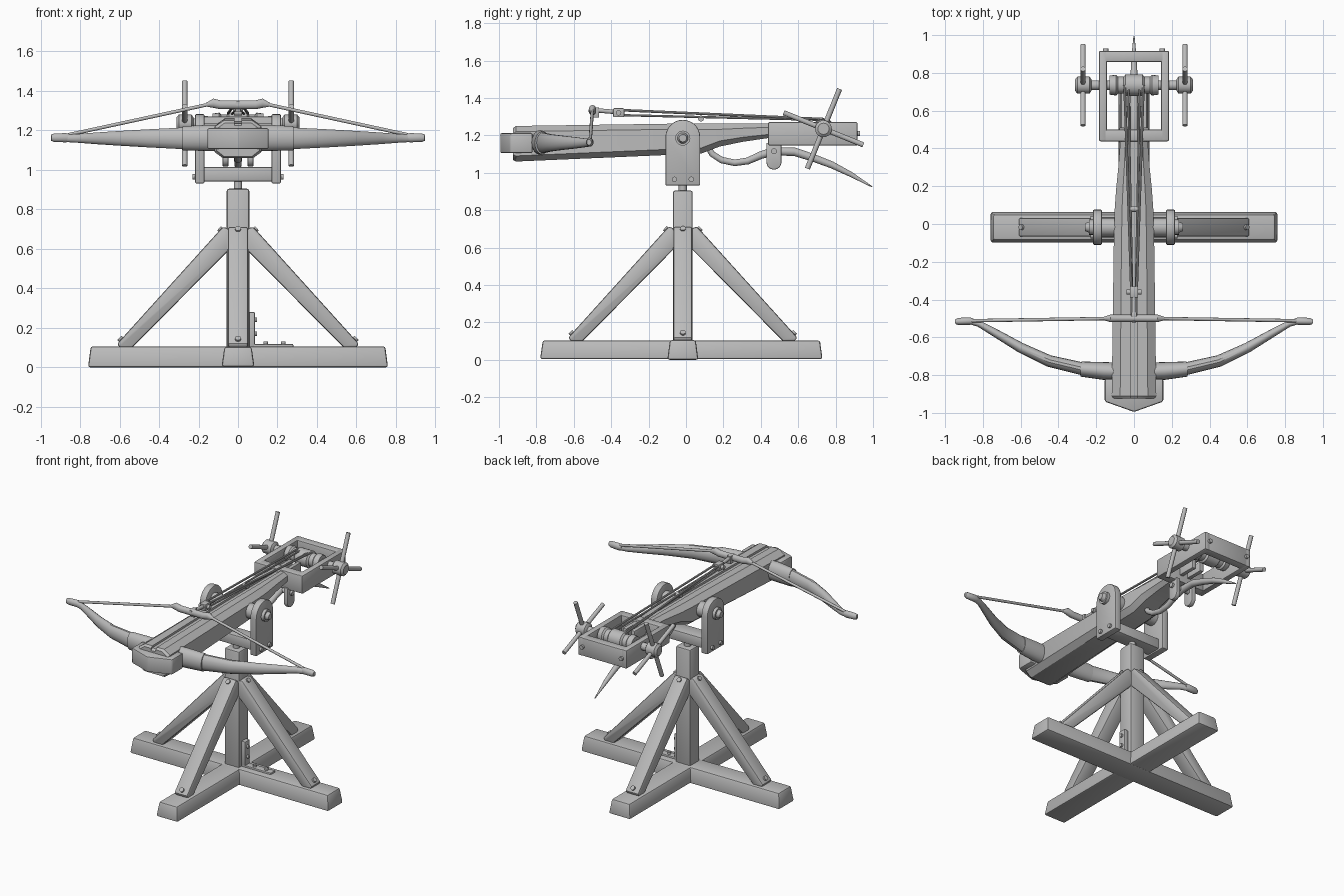
import bpy, bmesh, math
from mathutils import Vector, Matrix

if "Cube" in bpy.data.objects:
    bpy.data.objects.remove(bpy.data.objects["Cube"])

GREY = (0.5, 0.5, 0.5, 1)
mat = bpy.data.materials.new("plain_grey")
mat.use_nodes = True
mat.diffuse_color = GREY
mat.node_tree.nodes["Principled BSDF"].inputs["Base Color"].default_value = GREY

CY = -0.017                       # y of the post axis
Z = Vector((0, 0, 1))
X = Vector((1, 0, 0))


def finish(name, bm, bevel=0.0):
    bmesh.ops.recalc_face_normals(bm, faces=bm.faces)
    if bevel:
        sharp = [e for e in bm.edges if e.calc_face_angle(0) > 0.6]
        bmesh.ops.bevel(bm, geom=sharp, offset=bevel, segments=2, profile=0.5, affect='EDGES')
    mesh = bpy.data.meshes.new(name)
    bm.to_mesh(mesh)
    bm.free()
    mesh.materials.append(mat)
    ob = bpy.data.objects.new(name, mesh)
    bpy.context.collection.objects.link(ob)
    return ob


def loft(name, rings, bevel=0.0):
    """Skin closed rings of points and cap both ends."""
    bm = bmesh.new()
    vs = [[bm.verts.new(p) for p in ring] for ring in rings]
    n = len(vs[0])
    for a, b in zip(vs, vs[1:]):
        for i in range(n):
            j = (i + 1) % n
            bm.faces.new((a[i], a[j], b[j], b[i]))
    bm.faces.new(vs[0][::-1])
    bm.faces.new(vs[-1])
    return finish(name, bm, bevel)


def box(name, lo, hi, bevel=0.008, taper=0.0):
    """Box whose top is drawn in by taper on each side."""
    def ring(z, t):
        return [(lo[0] + t, lo[1] + t, z), (hi[0] - t, lo[1] + t, z),
                (hi[0] - t, hi[1] - t, z), (lo[0] + t, hi[1] - t, z)]
    return loft(name, [ring(lo[2], 0), ring(hi[2], taper)], bevel)


def tube(name, path, sizes, up=Z, n=14):
    """Elliptical tube: sizes are (half width, half height along up)."""
    pts = [Vector(p) for p in path]
    rings = []
    for i, p in enumerate(pts):
        t = (pts[min(i + 1, len(pts) - 1)] - pts[max(i - 1, 0)]).normalized()
        side = t.cross(up).normalized()
        top = side.cross(t)
        a, b = sizes[i]
        rings.append([p + side * a * math.cos(k * math.tau / n) + top * b * math.sin(k * math.tau / n)
                      for k in range(n)])
    return loft(name, rings)


def rod(name, p, q, r, r2=None, n=14):
    d = Vector(q) - Vector(p)
    r2 = r if r2 is None else r2
    up = X if abs(d.normalized().z) > 0.7 else Z
    return tube(name, [p, q], [(r, r), (r2, r2)], up, n)


def slab(name, profile, x0, x1, bevel=0.006):
    """Extrude a (y, z) profile from x0 to x1."""
    return loft(name, [[(x, y, z) for y, z in profile] for x in (x0, x1)], bevel)


def arc(cy, cz, r, a0, a1, n=14):
    return [(cy + r * math.cos(a0 + (a1 - a0) * i / n), cz + r * math.sin(a0 + (a1 - a0) * i / n))
            for i in range(n + 1)]


# Crossed base beams and post
box("base_beam_across", (-0.76, CY - 0.083, 0), (0.76, CY + 0.083, 0.106), 0.012, 0.014)
box("base_beam_long", (-0.083, -0.78, 0.004), (0.083, 0.73, 0.104), 0.012, 0.014)
box("post", (-0.057, CY - 0.053, 0.08), (0.057, CY + 0.053, 0.905), 0.012)
rod("swivel_pin", (0, CY, 0.89), (0, CY, 0.96), 0.022)

# Four diagonal braces with bolts
brace = [(0.04, 0.60), (0.04, 0.70), (0.075, 0.712), (0.097, 0.69), (0.612, 0.12), (0.6, 0.1), (0.535, 0.1)]
for i, side in enumerate(("rear", "right", "front", "left")):
    place = Matrix.Translation((0, CY, 0)) @ Matrix.Rotation(i * math.pi / 2, 4, 'Z')
    parts = [slab(side + "_brace", brace, -0.05, 0.05, 0.01)]
    for y, z in ((0.08, 0.69), (0.585, 0.135)):
        parts.append(rod(side + "_brace_bolt", (0, y - 0.01, z - 0.01), (0, y + 0.016, z + 0.014), 0.015))
    for ob in parts:
        ob.data.transform(place)

# Angle bracket at the foot of the post
box("bracket_upright", (0.055, CY - 0.025, 0.1), (0.085, CY + 0.025, 0.28), 0.004)
box("bracket_foot", (0.06, CY - 0.025, 0.1), (0.28, CY + 0.025, 0.118), 0.004)
for x in (0.14, 0.23):
    rod("bracket_foot_bolt", (x, CY, 0.11), (x, CY, 0.13), 0.012)
for z in (0.17, 0.24):
    rod("bracket_upright_bolt", (0.08, CY, z), (0.096, CY, z), 0.012)

# Yoke carrying the stock
box("yoke_crossbar", (-0.18, CY - 0.055, 0.942), (0.18, CY + 0.055, 1.015), 0.01)
cheek = [(CY - 0.093, 0.932), (CY + 0.093, 0.932)] + arc(CY, 1.19, 0.093, 0, math.pi)
rod("pivot_axle", (-0.235, CY, 1.185), (0.235, CY, 1.185), 0.03, n=20)
for s, side in ((-1, "right"), (1, "left")):
    slab(side + "_yoke_cheek", cheek, s * 0.17, s * 0.217)
    rod(side + "_pivot_collar", (s * 0.09, CY, 1.185), (s * 0.172, CY, 1.185), 0.05, n=20)
    rod(side + "_pivot_boss", (s * 0.21, CY, 1.185), (s * 0.238, CY, 1.185), 0.04, n=20)
    rod(side + "_pivot_cap", (s * 0.235, CY, 1.185), (s * 0.26, CY, 1.185), 0.03, 0.02, n=20)
    for y in (-0.045, 0.045):
        rod(side + "_yoke_bolt", (s * 0.21, CY + y, 0.965), (s * 0.23, CY + y, 0.965), 0.014)

# Stock with chamfered edges and a bolt groove
def stock_ring(y, w, bottom, top):
    g, c = 0.018, min(0.03, (top - bottom) * 0.25)
    half = [(g, top - 0.014), (g, top), (w * 0.62, top), (w, top - c), (w, bottom + c), (w * 0.65, bottom)]
    return [(x, y, z) for x, z in half] + [(-x, y, z) for x, z in reversed(half)]

stations = [(-0.925, 0.108, 1.068, 1.238), (-0.91, 0.118, 1.06, 1.25), (-0.1, 0.107, 1.095, 1.262),
            (0.08, 0.102, 1.102, 1.262), (0.18, 0.095, 1.14, 1.262), (0.3, 0.083, 1.165, 1.262),
            (0.47, 0.07, 1.19, 1.262)]
loft("stock", [stock_ring(*s) for s in stations])
for s in (-1, 1):
    box("stock_prong", (s * 0.031 - 0.014, 0.45, 1.19), (s * 0.031 + 0.014, 0.625, 1.258), 0.004)

# Pointed nose block
nose = [(-0.155, -0.82), (0.155, -0.82), (0.155, -0.94), (0, -0.995), (-0.155, -0.94)]
loft("nose_block", [[(x, y, z) for x, y in nose] for z in (1.105, 1.212)], 0.01)

# Bow arms, nocks and string
arm = [(0.1, -0.775), (0.28, -0.765), (0.45, -0.725), (0.6, -0.655), (0.72, -0.585), (0.82, -0.528), (0.88, -0.512)]
arm_size = [(0.04, 0.06), (0.034, 0.056), (0.031, 0.047), (0.027, 0.038), (0.022, 0.03), (0.017, 0.022), (0.015, 0.019)]
for s, side in ((-1, "right"), (1, "left")):
    tube(side + "_bow_arm", [(s * x, y, 1.16) for x, y in arm], arm_size)
    tube(side + "_bow_sleeve", [(s * 0.1, -0.78, 1.162), (s * 0.16, -0.778, 1.162), (s * 0.28, -0.768, 1.16)],
         [(0.047, 0.066), (0.047, 0.066), (0.04, 0.061)], n=20)
    tube(side + "_bow_nock", [(s * 0.85, -0.516, 1.162), (s * 0.87, -0.514, 1.163), (s * 0.93, -0.516, 1.163),
                              (s * 0.947, -0.518, 1.163)],
         [(0.015, 0.018), (0.02, 0.024), (0.019, 0.022), (0.012, 0.016)])
    rod(side + "_bowstring", (s * 0.86, -0.512, 1.178), (s * 0.12, -0.5, 1.338), 0.009)
grip = [(-0.16, 1.33), (-0.125, 1.338), (-0.09, 1.33), (0.09, 1.33), (0.125, 1.338), (0.16, 1.33)]
tube("string_grip", [(x, -0.5, z) for x, z in grip],
     [(0.009, 0.01), (0.02, 0.024), (0.02, 0.023), (0.02, 0.023), (0.02, 0.024), (0.009, 0.01)])

# Draw hook and ropes
rod("draw_hook", (0, -0.52, 1.337), (0, -0.34, 1.322), 0.012)
box("hook_claw", (-0.015, -0.5, 1.295), (0.015, -0.465, 1.35), 0.004)
rod("hook_crosspin", (-0.04, -0.36, 1.32), (0.04, -0.36, 1.32), 0.014)
box("hook_block", (-0.022, -0.39, 1.297), (0.022, -0.33, 1.345), 0.006)
rod("rope_pulley", (-0.02, 0.08, 1.29), (0.02, 0.08, 1.29), 0.016)
for s in (-1, 1):
    rod("upper_rope", (s * 0.014, -0.35, 1.335), (s * 0.05, 0.735, 1.287), 0.007, n=8)
    rod("lower_rope", (s * 0.01, -0.35, 1.308), (s * 0.03, 0.72, 1.283), 0.006, n=8)

# Winch frame
for s, side in ((-1, "right"), (1, "left")):
    box(side + "_frame_rail", (s * 0.165 - 0.021, 0.44, 1.145), (s * 0.165 + 0.021, 0.916, 1.272))
    rod(side + "_frame_bolt", (s * 0.15, 0.9, 1.21), (s * 0.15, 0.93, 1.21), 0.014)
box("frame_front_bar", (-0.184, 0.438, 1.146), (0.184, 0.5, 1.271))
box("frame_rear_bar", (-0.184, 0.857, 1.146), (0.184, 0.916, 1.271))

# Winch drum with flanges, hubs and crossed handles
WY, WZ = 0.735, 1.235
rod("winch_axle", (-0.3, WY, WZ), (0.3, WY, WZ), 0.026)
drum = [(0.13, 0.05), (0.095, 0.055), (0.085, 0.045), (0.055, 0.045), (0.045, 0.057)]
drum = [(-x, r) for x, r in drum] + drum[::-1]
tube("winch_drum", [(x, WY, WZ) for x, r in drum], [(r, r) for x, r in drum], n=20)
hub = [(0.225, 0.03), (0.235, 0.045), (0.3, 0.045), (0.312, 0.03)]
for s, side in ((-1, "right"), (1, "left")):
    tube(side + "_winch_hub", [(s * x, WY, WZ) for x, r in hub], [(r, r) for x, r in hub], n=20)
    for angle in (68, -22):
        d = Vector((0, math.cos(math.radians(angle)), math.sin(math.radians(angle)))) * 0.23
        c = Vector((s * 0.27, WY, WZ))
        rod(side + "_winch_handle", c - d, c + d, 0.014)

# Trigger lever and its hanger
lever = [(0.11, 1.15), (0.14, 1.1), (0.19, 1.068), (0.26, 1.053), (0.33, 1.063), (0.4, 1.094), (0.47, 1.115),
         (0.58, 1.112), (0.68, 1.08), (0.78, 1.042), (0.88, 0.992), (0.995, 0.925)]
grow = [0.016, 0.017, 0.018, 0.018, 0.019, 0.021, 0.023, 0.023, 0.021, 0.019, 0.014, 0.003]
tube("trigger_lever", [(0, y, z) for y, z in lever], [(r, r) for r in grow])
hanger = [(0.51, 1.16), (0.43, 1.16)] + arc(0.47, 1.057, 0.04, math.pi, math.tau)
for s in (-1, 1):
    slab("lever_hanger", hanger, s * 0.048, s * 0.078, 0.005)
rod("lever_pin", (-0.092, 0.47, 1.115), (0.092, 0.47, 1.115), 0.016)

# Smooth the rounded surfaces, keep hard edges
bpy.ops.object.select_all(action='DESELECT')
for ob in bpy.context.scene.objects:
    if ob.type == 'MESH' and mat.name in ob.data.materials:
        ob.select_set(True)
        bpy.context.view_layer.objects.active = ob
bpy.ops.object.shade_smooth_by_angle(angle=math.radians(35))
